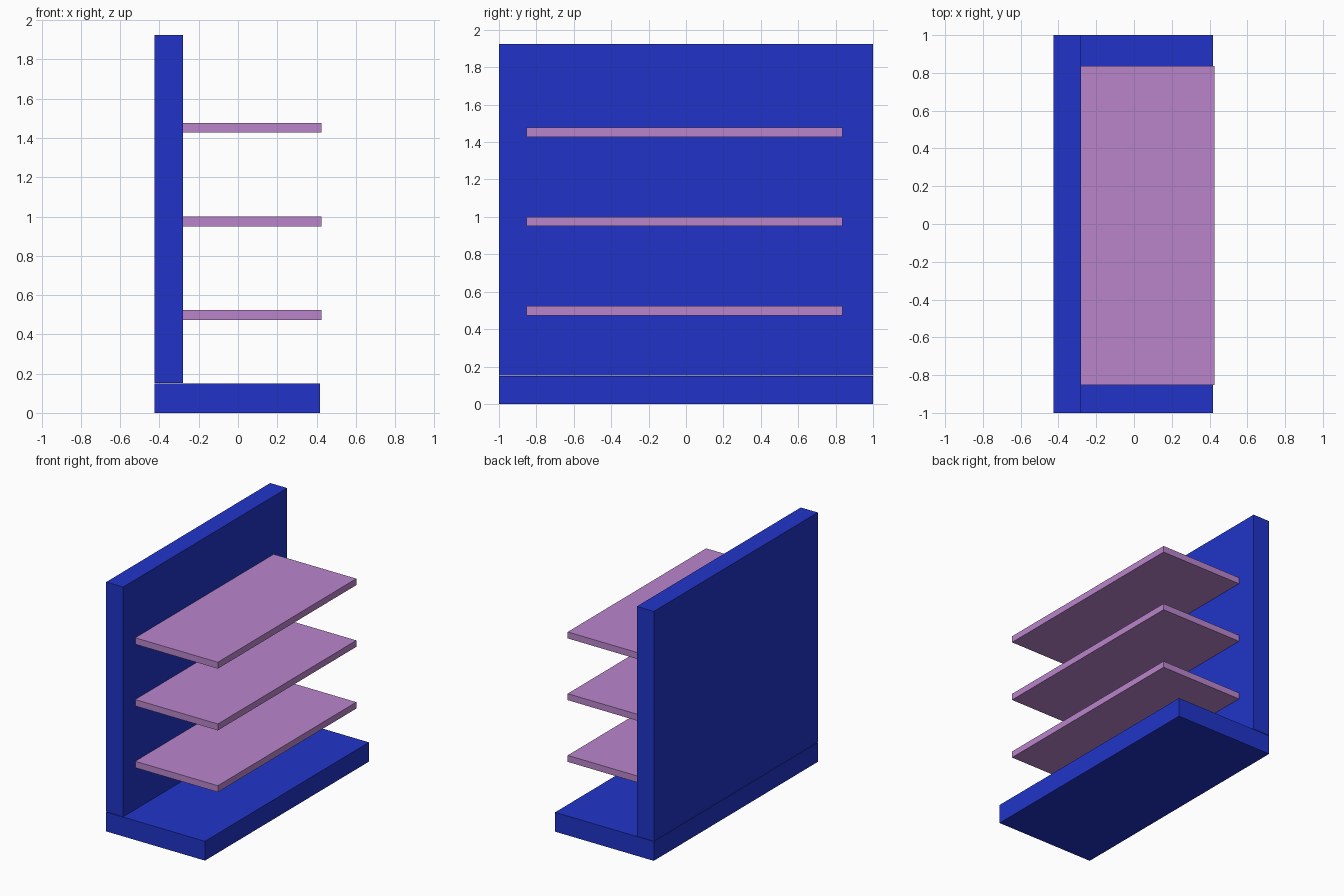
import bpy

if "Cube" in bpy.data.objects:
    bpy.data.objects.remove(bpy.data.objects["Cube"])


def material(name, color):
    m = bpy.data.materials.new(name)
    m.diffuse_color = (*color, 1)
    m.use_nodes = True
    m.node_tree.nodes["Principled BSDF"].inputs["Base Color"].default_value = m.diffuse_color
    return m


def box(name, lo, hi, mat):
    """Axis-aligned box between two corners."""
    bpy.ops.mesh.primitive_cube_add(size=1, location=[(a + b) / 2 for a, b in zip(lo, hi)])
    ob = bpy.context.object
    ob.name = name
    ob.scale = [b - a for a, b in zip(lo, hi)]
    bpy.ops.object.transform_apply(location=False, rotation=False, scale=True)
    ob.data.materials.append(mat)
    return ob


blue = material("blue_paint", (0.015, 0.034, 0.58))
lilac = material("lilac_paint", (0.49, 0.235, 0.60))

# Floor plinth and upright back panel
box("base", (-0.425, -1, 0), (0.418, 1, 0.149), blue)
box("back_panel", (-0.425, -1, 0.152), (-0.28, 1, 1.925), blue)

# Three evenly spaced shelves butting against the panel
for i in range(3):
    z = 0.499 + i * 0.4765
    box(f"shelf_{i + 1}", (-0.28, -0.853, z - 0.025), (0.425, 0.836, z + 0.025), lilac)
